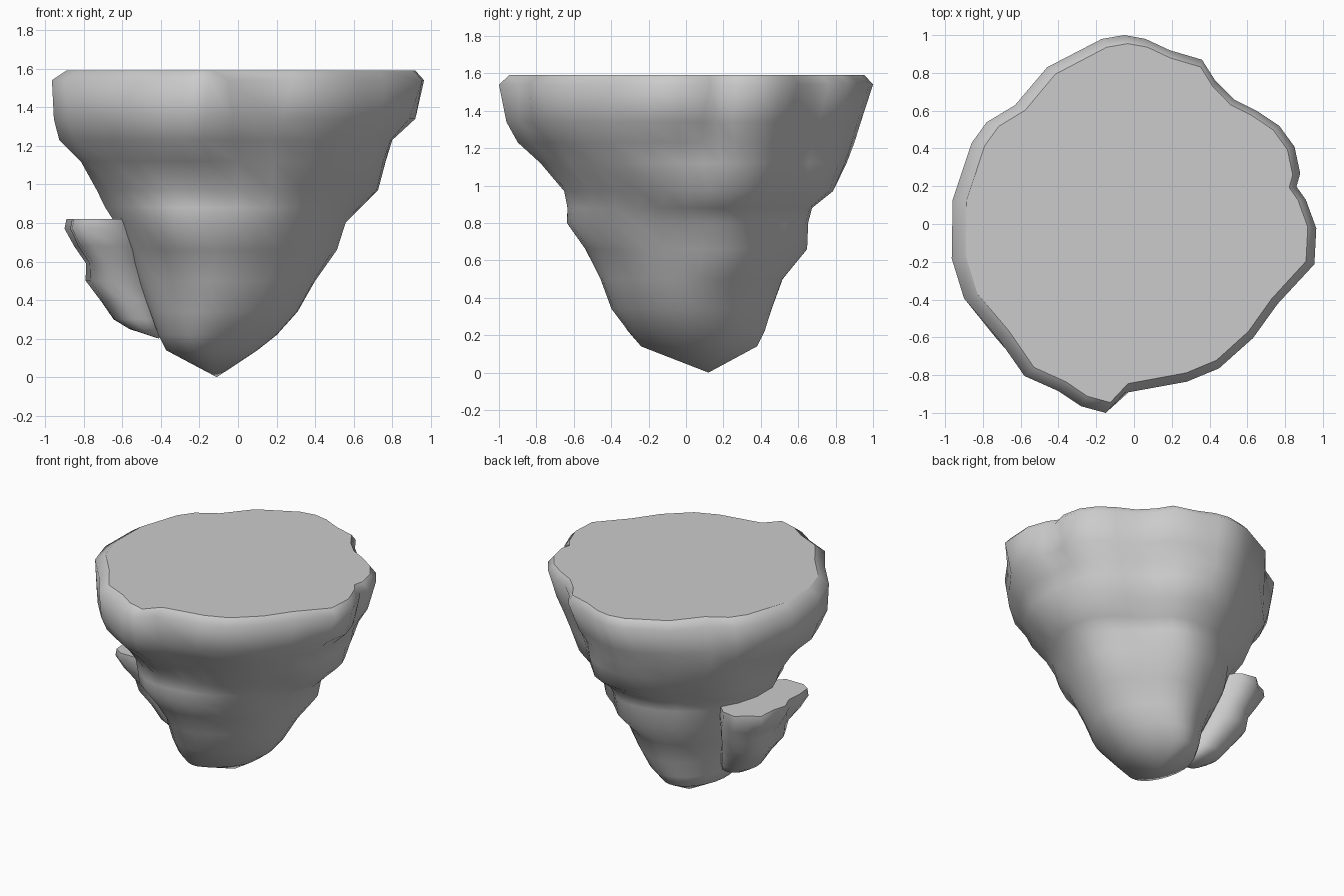
import bpy, bmesh
from mathutils import Vector, noise

if "Cube" in bpy.data.objects:
    bpy.data.objects.remove(bpy.data.objects["Cube"])


def soften(pts, amount):
    """Relax a closed outline towards its neighbours."""
    n = len(pts)
    return [tuple(pts[i][a] * (1 - amount) + (pts[i - 1][a] + pts[(i + 1) % n][a]) * amount / 2
                  for a in (0, 1)) for i in range(n)]


def loft(name, outline, rings, tip, rough):
    """Stack copies of an outline fitted to (z, xmin, xmax, ymin, ymax) rings, closed by a tip."""
    bm = bmesh.new()
    loops = []
    for i, (z, x0, x1, y0, y1) in enumerate(rings):
        if i > 1:
            outline = soften(outline, .35)   # rim notches fade lower down
        us, vs = [p[0] for p in outline], [p[1] for p in outline]
        cx, cy = (x0 + x1) / 2, (y0 + y1) / 2
        loop = []
        for u, v in outline:
            x = x0 + (x1 - x0) * (u - min(us)) / (max(us) - min(us))
            y = y0 + (y1 - y0) * (v - min(vs)) / (max(vs) - min(vs))
            # weathered bumps below the rim
            k = rough * noise.noise(Vector((x * 3, y * 3, z * 3))) if i > 2 else 0
            loop.append(bm.verts.new((x + (x - cx) * k, y + (y - cy) * k, z)))
        loops.append(loop)
    n = len(outline)
    cap = bm.faces.new(loops[0])
    for a, b in zip(loops, loops[1:]):
        for j in range(n):
            k = (j + 1) % n
            bm.faces.new((a[j], b[j], b[k], a[k])).smooth = True
    end = bm.verts.new(tip)
    for j in range(n):
        bm.faces.new((loops[-1][j], end, loops[-1][(j + 1) % n])).smooth = True
    # crisp edge only round the flat top
    for e in cap.edges:
        e.smooth = False
    bmesh.ops.recalc_face_normals(bm, faces=bm.faces)
    mesh = bpy.data.meshes.new(name)
    bm.to_mesh(mesh)
    bm.free()
    ob = bpy.data.objects.new(name, mesh)
    bpy.context.collection.objects.link(ob)
    return ob


# Main rock: irregular rim outline tapering to a point
rim = [(.965, -.02), (.91, .13), (.86, .2), (.88, .27), (.85, .41), (.77, .52), (.65, .6),
       (.53, .66), (.43, .76), (.36, .87), (.19, .92), (.06, .98), (-.05, 1), (-.17, .98),
       (-.46, .83), (-.63, .63), (-.78, .54), (-.86, .43), (-.96, .13), (-.965, -.18),
       (-.9, -.39), (-.72, -.6), (-.58, -.8), (-.4, -.88), (-.28, -.96), (-.15, -.995),
       (-.05, -.89), (.28, -.83), (.45, -.76), (.63, -.6), (.76, -.42), (.955, -.21)]
rock_rings = [(1.59, -.89, .92, -.945, .955), (1.54, -.965, .965, -1, 1),
              (1.34, -.955, .92, -.96, .935), (1.23, -.91, .83, -.88, .89),
              (1.12, -.83, .79, -.79, .85), (.97, -.73, .71, -.65, .79),
              (.88, -.67, .61, -.62, .69), (.8, -.62, .54, -.63, .67),
              (.66, -.57, .5, -.54, .645), (.5, -.52, .385, -.46, .52),
              (.34, -.45, .31, -.4, .46), (.22, -.41, .21, -.31, .41),
              (.14, -.37, .1, -.24, .37)]
loft("rock_island", rim, rock_rings, (-.11, .12, 0), .07)

# Small flat-topped outcrop clinging to the left side
shelf = [(-.48, .1), (-.5, .32), (-.6, .42), (-.71, .44), (-.79, .37), (-.86, .34), (-.87, .2),
         (-.9, .1), (-.86, .0), (-.87, -.12), (-.86, -.22), (-.8, -.26), (-.65, -.26), (-.52, -.12)]
shelf_rings = [(.82, -.89, -.48, -.25, .44), (.77, -.9, -.48, -.25, .44),
               (.68, -.85, -.46, -.22, .41), (.59, -.79, -.45, -.18, .37),
               (.5, -.79, -.43, -.15, .33), (.4, -.71, -.4, -.1, .28),
               (.3, -.64, -.38, -.06, .23), (.25, -.56, -.38, -.03, .19)]
loft("side_outcrop", shelf, shelf_rings, (-.41, .08, .2), .1)
